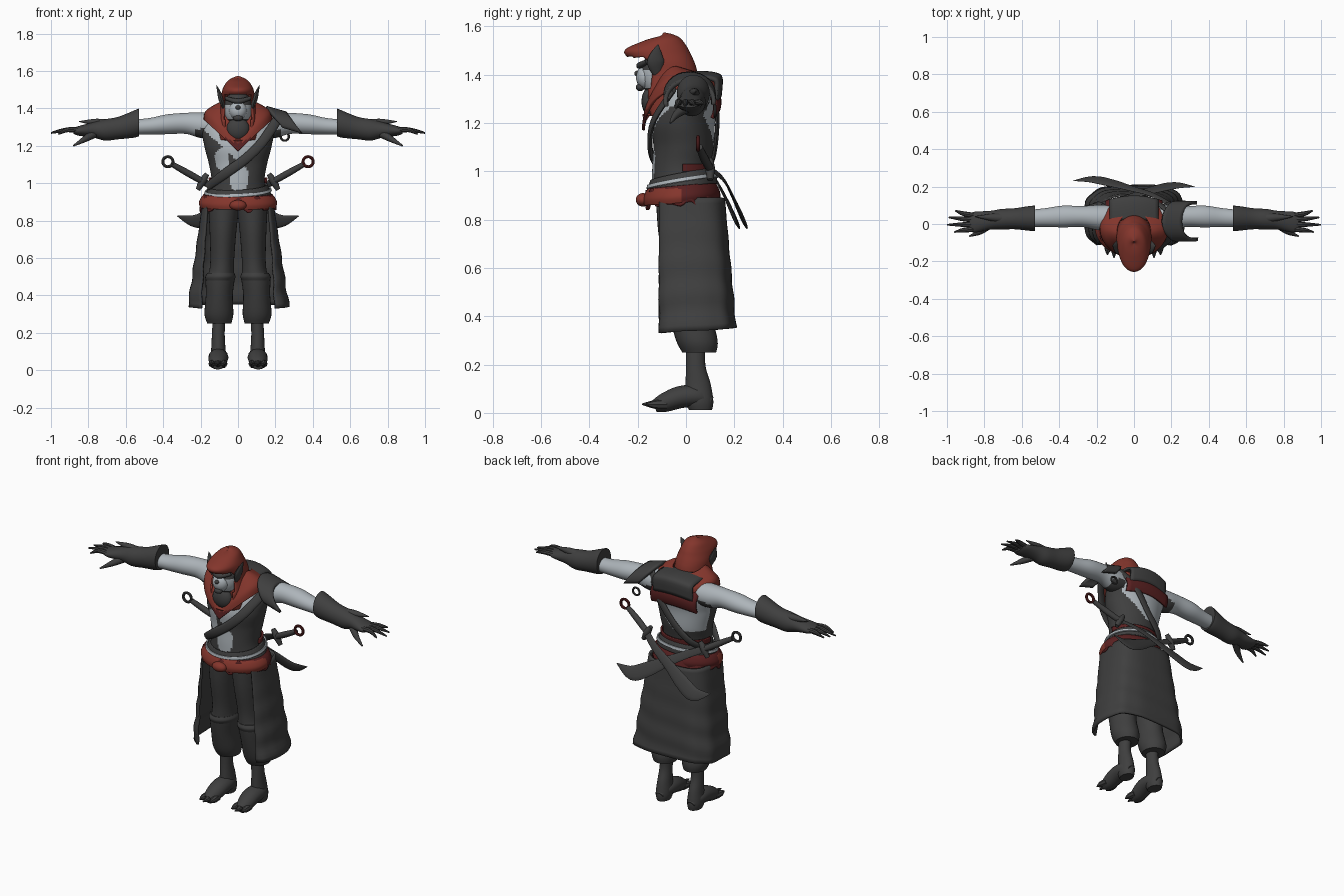
import bpy, bmesh, math
from mathutils import Vector

if "Cube" in bpy.data.objects:
    bpy.data.objects.remove(bpy.data.objects["Cube"])
made = []


def material(name, r, g, b):
    m = bpy.data.materials.new(name)
    m.use_nodes = True
    m.diffuse_color = (r, g, b, 1)
    node = m.node_tree.nodes["Principled BSDF"]
    node.inputs["Base Color"].default_value = (r, g, b, 1)
    node.inputs["Roughness"].default_value = 0.9
    return m


DARK = material("charcoal", .05, .05, .05)
RED = material("rust red", .23, .036, .025)
WINE = material("dark wine", .1, .015, .015)
PALE = material("pale grey", .42, .46, .49)


def surf(name, rows, mats, rule=None, closed=True, cap=True, thick=0, drop=None):
    """Skin rows of points; rule picks a material, drop removes faces."""
    bm = bmesh.new()
    grid = [[bm.verts.new(p) for p in row] for row in rows]
    n = len(grid[0])
    for a, b in zip(grid, grid[1:]):
        for i in range(n if closed else n - 1):
            j = (i + 1) % n
            bm.faces.new((a[i], a[j], b[j], b[i]))
    if closed and cap:
        bm.faces.new(grid[0])
        bm.faces.new(grid[-1])
    if drop:
        gone = [f for f in bm.faces if drop(f.calc_center_median())]
        bmesh.ops.delete(bm, geom=gone, context='FACES')
    bmesh.ops.recalc_face_normals(bm, faces=bm.faces)
    if rule:
        for f in bm.faces:
            f.material_index = int(rule(f.calc_center_median()))
    me = bpy.data.meshes.new(name)
    bm.to_mesh(me)
    bm.free()
    for m in mats:
        me.materials.append(m)
    ob = bpy.data.objects.new(name, me)
    bpy.context.collection.objects.link(ob)
    if thick:
        mod = ob.modifiers.new("thickness", 'SOLIDIFY')
        mod.thickness = thick
        mod.offset = 0
    made.append(ob)
    return ob


def smooth(keys, steps=5):
    """Catmull-Rom interpolation of key tuples."""
    out = []
    for i in range(len(keys) - 1):
        quad = (keys[max(i - 1, 0)], keys[i], keys[i + 1], keys[min(i + 2, len(keys) - 1)])
        for k in range(steps):
            t = k / steps
            out.append(tuple(b + .5 * t * (c - a + t * (2*a - 5*b + 4*c - d + t * (3*(b - c) + d - a)))
                             for a, b, c, d in zip(*quad)))
    return out + [keys[-1]]


def loft(name, keys, mats, axis='z', n=32, bend=None, steps=5, **kw):
    """Stacked ellipses. z: (z, cx, cy, rx, ry); x: (x, cy, cz, ry, rz)."""
    rows = []
    for h, c1, c2, r1, r2 in smooth(keys, steps):
        row = []
        for i in range(n):
            t = math.tau * i / n
            p, q = c1 + r1 * math.cos(t), c2 + r2 * math.sin(t)
            z = h + (bend(t) if bend else 0)
            row.append(Vector((p, q, z)) if axis == 'z' else Vector((h, p, q)))
        rows.append(row)
    return surf(name, rows, mats, **kw)


def tube(name, keys, mat, flat=1, ref=(0, 1, 0), n=12, steps=4):
    """Tapered tube along keys (x, y, z, radius), flattened towards ref."""
    pts = smooth(keys, steps)
    rows = []
    for i, p in enumerate(pts):
        d = Vector(pts[min(i + 1, len(pts) - 1)][:3]) - Vector(pts[max(i - 1, 0)][:3])
        w = d.cross(Vector(ref)).normalized()
        u = w.cross(d).normalized()
        rows.append([Vector(p[:3]) + p[3] * (w * math.cos(math.tau * k / n) + u * flat * math.sin(math.tau * k / n))
                     for k in range(n)])
    return surf(name, rows, [mat])


def ball(name, c, r, mats, **kw):
    keys = [(c[2] - r[2] * math.cos(math.pi * i / 16), c[0], c[1],
             max(r[0] * math.sin(math.pi * i / 16), .001), max(r[1] * math.sin(math.pi * i / 16), .001))
            for i in range(17)]
    return loft(name, keys, mats, n=24, steps=1, **kw)


def hoop(name, c, radius, thick, mat):
    bpy.ops.mesh.primitive_torus_add(location=c, rotation=(math.pi / 2, 0, 0), major_radius=radius,
                                     minor_radius=thick, major_segments=24, minor_segments=8)
    ob = bpy.context.object
    ob.name = name
    ob.data.materials.append(mat)
    made.append(ob)


# Torso: bare chest, belly and back with a dark vest at the sides
def skin(c):
    if c.y < .02:
        belly = ((c.x - .005) / .052) ** 2 + ((c.z - 1.03) / .075) ** 2 < 1
        rib = ((c.x + .085) / .04) ** 2 + ((c.z - 1.13) / .06) ** 2 < 1
        return belly or rib or c.z > 1.12 + abs(c.x) * .9
    return c.z > 1.08 + max(c.x, 0) and c.x < .15


loft("torso", [(.88, 0, -.01, .17, .13), (1, 0, -.02, .142, .12), (1.1, 0, -.01, .155, .125),
               (1.2, 0, -.01, .18, .13), (1.3, 0, .015, .19, .12), (1.38, 0, .03, .12, .08)],
     [DARK, PALE], rule=skin, n=80, steps=12)


# Hood with open face and peaked brim, and cowl falling to a point on the chest
def brim(t):
    return .008 * math.sin(t)


loft("hood", [(1.24, 0, -.06, .1, .12), (1.33, 0, -.07, .1, .12), (1.41, 0, -.07, .09, .11),
              (1.45, 0, -.085, .088, .112), (1.485, 0, -.115, .082, .125), (1.51, 0, -.125, .074, .122),
              (1.54, 0, -.105, .055, .078), (1.555, 0, -.098, .032, .04), (1.562, 0, -.095, .004, .004)],
     [RED], n=56, thick=.01, bend=brim,
     drop=lambda c: c.z < 1.475 and c.y < -.1 and abs(c.x) < .073)


def point_down(t):
    return -.17 * (1 - abs(math.cos(t))) if math.sin(t) < 0 else -.03 * math.sin(t)


loft("cowl", [(1.43, 0, -.04, .09, .1), (1.41, 0, -.03, .13, .12), (1.38, 0, -.02, .17, .15),
              (1.34, 0, -.02, .178, .157)], [RED, WINE], n=48, bend=point_down, cap=False, thick=.012,
     rule=lambda c: c.y < 0 and c.z < 1.215 + abs(c.x) * .35)

# Head with pale cheeks
ball("head", (0, -.105, 1.4), (.076, .085, .1), [DARK, PALE], rule=lambda c: 1.34 < c.z < 1.425 and c.y < -.1)
ball("muzzle", (0, -.165, 1.39), (.048, .042, .05), [PALE])
ball("beard", (0, -.148, 1.29), (.062, .036, .06), [DARK])
ball("nose", (0, -.202, 1.405), (.014, .012, .012), [DARK])
ball("mouth", (0, -.19, 1.348), (.026, .018, .016), [DARK])
tube("brow", [(-.065, -.16, 1.455, .01), (0, -.192, 1.438, .014), (.065, -.16, 1.455, .01)], DARK)

# Cape on the upper back, with a wine trim under it
for name, prof, half, mat in (
        ("back_cape", [(.025, 1.408), (.08, 1.408), (.13, 1.4), (.145, 1.38), (.14, 1.31)], .13, DARK),
        ("cape_trim", [(.1, 1.35), (.135, 1.31), (.138, 1.27), (.128, 1.24)], .15, WINE)):
    rows = [[Vector((half * k / 6, y - .02 * (k / 6) ** 2, z - .02 * (k / 6) ** 2)) for k in range(-6, 7)]
            for y, z in smooth(prof, 3)]
    surf(name, rows, [mat], closed=False, thick=.015)

# Limbs and ears, mirrored
for s, side in ((1, "left"), (-1, "right")):
    loft(side + "_arm", [(s * .12, .03, 1.31, .07, .065), (s * .2, .035, 1.31, .066, .068),
                         (s * .28, .04, 1.32, .056, .056), (s * .38, .04, 1.315, .058, .053),
                         (s * .47, .035, 1.305, .05, .044), (s * .56, .03, 1.3, .045, .04)],
         [PALE, DARK], axis='x', rule=lambda c: abs(c.x) < .23 and c.z < 1.29)
    loft(side + "_gauntlet", [(s * .53, .03, 1.325, .068, .074), (s * .56, .03, 1.315, .066, .072),
                              (s * .64, .028, 1.295, .056, .06), (s * .71, .025, 1.285, .055, .057),
                              (s * .77, .02, 1.285, .05, .042), (s * .85, .01, 1.28, .056, .026),
                              (s * .88, .01, 1.28, .045, .016)], [DARK], axis='x')
    tube(side + "_cuff_spike", [(s * .68, .03, 1.31, .03), (s * .76, .035, 1.325, .02), (s * .85, .04, 1.33, .002)], DARK)
    for k, (y, tip) in enumerate(((.055, .955), (.027, .99), (-.003, 1), (-.033, .96))):
        tube(f"{side}_finger_{k}", [(s * .84, y * .8, 1.282, .014), (s * .91, y, 1.286, .013),
                                    (s * tip, y * 1.3, 1.28 - .006 * k, .004)], DARK, n=8)
    tube(side + "_thumb", [(s * .77, 0, 1.265, .024), (s * .82, -.04, 1.235, .016), (s * .88, -.065, 1.2, .004)], DARK)
    tube(side + "_ear", [(s * .075, -.115, 1.4, .02), (s * .09, -.125, 1.45, .036), (s * .103, -.122, 1.49, .022),
                         (s * .115, -.115, 1.525, .002)], DARK, flat=.4, ref=(1, 0, 0))
    # Trousers, puffed at the knee, then shin and clawed foot
    loft(side + "_trouser", [(.9, s * .075, -.02, .085, .105), (.75, s * .08, -.015, .072, .1),
                             (.6, s * .084, 0, .064, .09), (.53, s * .088, .005, .066, .09),
                             (.49, s * .095, .01, .077, .095), (.4, s * .1, .02, .072, .088),
                             (.3, s * .102, .045, .077, .086), (.25, s * .1, .055, .064, .07)], [DARK])
    loft(side + "_knee_band", [(.52, s * .092, .007, .072, .095), (.5, s * .094, .008, .081, .102),
                               (.48, s * .096, .01, .076, .096)], [DARK])
    loft(side + "_shin", [(.3, s * .1, .04, .034, .042), (.2, s * .105, .04, .034, .04),
                          (.12, s * .105, .05, .038, .052), (.05, s * .105, .055, .044, .058),
                          (.012, s * .105, .06, .036, .048)], [DARK], n=20)
    tube(side + "_foot", [(s * .105, .105, .045, .025), (s * .105, .05, .068, .05), (s * .105, -.02, .066, .054),
                          (s * .108, -.09, .042, .046), (s * .108, -.13, .028, .03)], DARK, flat=.85, ref=(0, 0, 1))
    for k in (-1, 0, 1):
        x = s * .107 + k * .028
        tube(f"{side}_toe_{k + 2}", [(x, -.08, .035, .02), (x + k * .005, -.13, .035, .018),
                                     (x + k * .007, -.165 if k else -.182, .036, .003)], DARK, ref=(0, 0, 1), n=8)


# Long coat skirt, open at the front
def boxy(v):
    return math.copysign(abs(v) ** .6, v)


rows = []
for i in range(25):
    v = i / 24
    start = math.radians(52 - 15 * v)
    row = []
    for k in range(49):
        t = start + (math.tau - 2 * start) * k / 48
        swell = 1 + .02 * v * math.sin(v * 26 + 2 * math.sin(t)) + .012 * v * math.sin(t * 9)
        row.append(Vector(((.185 + .08 * v) * boxy(math.sin(t)) * swell,
                           .005 + .032 * v - (.15 + .015 * v) * boxy(math.cos(t)) * swell,
                           .89 - .55 * v - .012 * v * math.cos(t))))
    rows.append(row)
surf("coat_skirt", rows, [DARK], closed=False, thick=.012)


# Belt with ragged hem, buckle and waist wraps
def ragged(t):
    return .012 * math.sin(t * 11) * (1 + math.sin(t * 4))


def rear_rise(t):
    return .024 * math.sin(t) + .008 * math.cos(t)


loft("belt_hem", [(.91, 0, -.015, .19, .147), (.862, 0, -.01, .2, .155)], [WINE], n=72, cap=False,
     thick=.012, bend=ragged)
loft("belt", [(.872, 0, -.018, .197, .15), (.895, 0, -.018, .203, .154), (.92, 0, -.018, .193, .146),
              (.938, 0, -.018, .178, .134)], [RED, WINE], n=64, cap=False, thick=.012,
     rule=lambda c: c.y > -.02 or c.z > .925, bend=lambda t: .012 * math.sin(t))
ball("buckle", (0, -.178, .882), (.045, .03, .028), [RED])
loft("waist_wrap", [(.925, 0, -.015, .175, .138), (.955, 0, -.015, .164, .136), (.985, 0, -.015, .152, .127)],
     [DARK], n=48, cap=False, thick=.012, bend=rear_rise)
loft("waist_cord", [(.95, 0, -.015, .177, .145), (.966, 0, -.015, .173, .142)], [PALE], n=48, cap=False,
     thick=.008, bend=rear_rise)
loft("back_sash", [(1, 0, -.015, .15, .125), (1.03, 0, -.015, .152, .127)], [WINE], n=48, cap=False,
     thick=.01, drop=lambda c: c.y < -.02)

# Strap over the left shoulder, and the plate it carries
tube("front_strap", [(.21, -.05, 1.34, .026), (.13, -.13, 1.22, .026), (.04, -.15, 1.13, .026),
                     (-.07, -.135, 1.05, .026), (-.165, -.07, .98, .02)], DARK, flat=.4)
tube("back_strap", [(.18, .07, 1.37, .022), (.1, .125, 1.27, .022), (0, .125, 1.13, .022),
                    (-.1, .1, 1.03, .022), (-.16, .03, .98, .02)], DARK, flat=.4)
rows = []
for i in range(7):
    row = []
    for k in range(17):
        t = math.radians(-15 + 205 * k / 16)
        row.append(Vector((.15 + .105 * i / 6 + .07 * (1 - math.sin(t)),
                           .015 - .1 * math.cos(t), 1.32 - .03 * i / 6 + .085 * math.sin(t))))
    rows.append(row)
surf("shoulder_plate", rows, [DARK], closed=False, thick=.018)
hoop("strap_ring", (.25, .12, 1.25), .022, .006, DARK)

# Two curved swords crossed behind the waist
for s, side, ring_mat in ((1, "right", DARK), (-1, "left", WINE)):
    off = -.016 * s
    hoop(side + "_pommel_ring", (-.375 * s, .05, 1.115), .027, .008, ring_mat)
    tube(side + "_grip", [(-.35 * s, .055, 1.1, .014), (-.27 * s, .075, 1.055, .018), (-.19 * s, .1, 1.01, .017)], DARK)
    tube(side + "_guard", [(-.215 * s, .1, .965, .012), (-.19 * s, .1, 1.01, .02), (-.165 * s, .1, 1.05, .012)], DARK)
    tube(side + "_blade", [(-.19 * s, .105, 1.01, .02), (-.1 * s, .14 + off, .965, .022),
                           (.02 * s, .175 + off, .9, .03), (.13 * s, .205 + off, .835, .042),
                           (.22 * s, .222 + off, .797, .04), (.325 * s, .215 + off, .825, .002)],
         DARK, flat=.2, ref=(0, 1, .45))

# Smooth shading with crisp edges
bpy.ops.object.select_all(action='DESELECT')
for ob in made:
    ob.select_set(True)
bpy.context.view_layer.objects.active = made[0]
bpy.ops.object.shade_smooth_by_angle(angle=math.radians(40))
